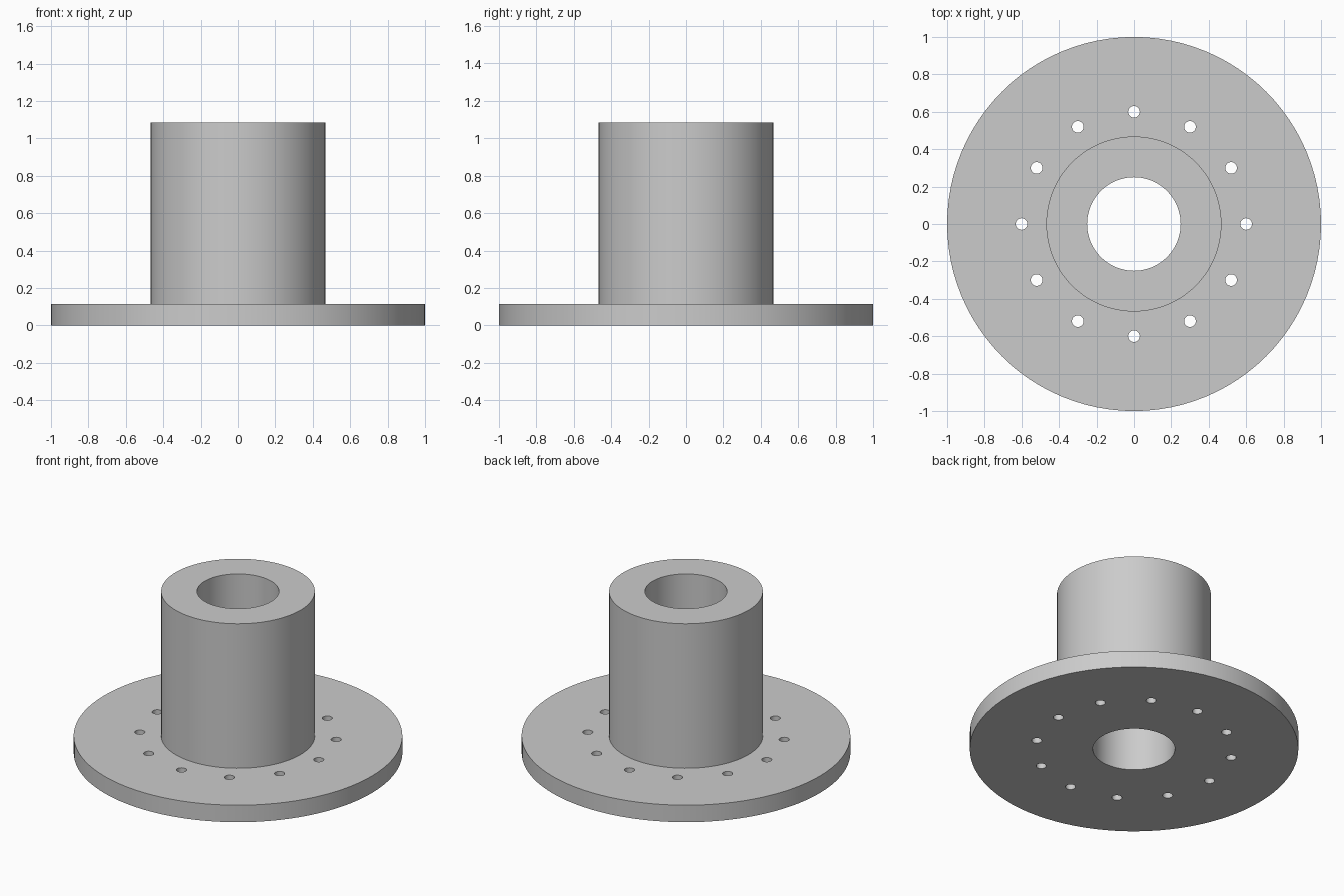
import bpy
import bmesh
from math import cos, pi, radians, sin

SEGMENTS = 96
FLANGE_R, HUB_R, BORE_R = 1.0, 0.468, 0.25
FLANGE_H, TOTAL_H = 0.114, 1.084
BOLT_COUNT, BOLT_CIRCLE_R, BOLT_R = 12, 0.6, 0.031

default_cube = bpy.data.objects.get("Cube")
if default_cube:
    bpy.data.objects.remove(default_cube, do_unlink=True)


def make_material(name, rgb):
    mat = bpy.data.materials.new(name)
    mat.use_nodes = True
    color = (*rgb, 1.0)
    mat.diffuse_color = color
    mat.node_tree.nodes["Principled BSDF"].inputs["Base Color"].default_value = color
    return mat


def add_object(name, bm, mat):
    bmesh.ops.recalc_face_normals(bm, faces=bm.faces)
    mesh = bpy.data.meshes.new(name)
    bm.to_mesh(mesh)
    bm.free()
    mesh.materials.append(mat)
    obj = bpy.data.objects.new(name, mesh)
    bpy.context.collection.objects.link(obj)
    return obj


def lathe(profile):
    """Sweep a closed (radius, height) outline around the z axis."""
    bm = bmesh.new()
    rings = []
    for i in range(SEGMENTS):
        a = 2 * pi * i / SEGMENTS
        rings.append([bm.verts.new((r * cos(a), r * sin(a), z)) for r, z in profile])
    n = len(profile)
    for i in range(SEGMENTS):
        here, there = rings[i], rings[(i + 1) % SEGMENTS]
        for j in range(n):
            k = (j + 1) % n
            bm.faces.new((here[j], there[j], there[k], here[k]))
    return bm


steel = make_material("light grey steel", (0.6, 0.6, 0.6))

# Flange and hub as one turned body with a through bore
body = add_object("flanged_hub", lathe([
    (BORE_R, 0), (FLANGE_R, 0), (FLANGE_R, FLANGE_H),
    (HUB_R, FLANGE_H), (HUB_R, TOTAL_H), (BORE_R, TOTAL_H),
]), steel)

# Ring of drills for the bolt holes
bm = bmesh.new()
for i in range(BOLT_COUNT):
    a = 2 * pi * i / BOLT_COUNT
    made = bmesh.ops.create_cone(bm, cap_ends=True, segments=32, radius1=BOLT_R,
                                 radius2=BOLT_R, depth=4 * FLANGE_H)
    bmesh.ops.translate(bm, verts=made["verts"],
                        vec=(BOLT_CIRCLE_R * cos(a), BOLT_CIRCLE_R * sin(a), 0))
drills = add_object("bolt_hole_cutter", bm, steel)
drills.hide_render = True

# Drill the flange, then discard the cutter
cut = body.modifiers.new("bolt_holes", "BOOLEAN")
cut.operation = "DIFFERENCE"
cut.solver = "EXACT"
cut.object = drills
bpy.ops.object.select_all(action="DESELECT")
bpy.context.view_layer.objects.active = body
body.select_set(True)
bpy.ops.object.modifier_apply(modifier=cut.name)
bpy.data.objects.remove(drills, do_unlink=True)

# Smooth round walls with crisp rims
bpy.ops.object.shade_smooth_by_angle(angle=radians(30))
